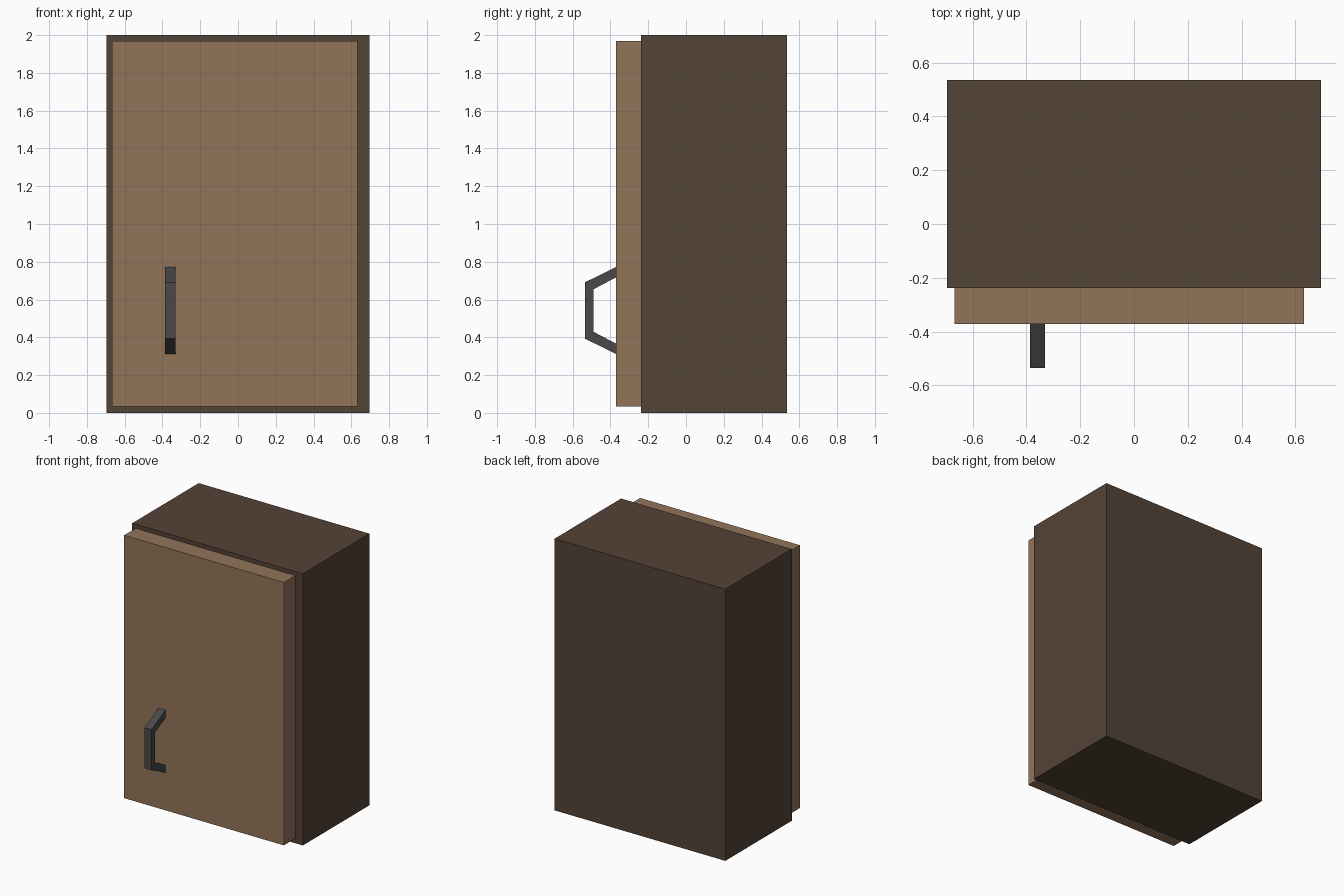
import bpy
import bmesh

if "Cube" in bpy.data.objects:
    bpy.data.objects.remove(bpy.data.objects["Cube"])


def lin(c):
    c /= 255
    return c / 12.92 if c <= 0.04045 else ((c + 0.055) / 1.055) ** 2.4


def material(name, r, g, b):
    m = bpy.data.materials.new(name)
    m.diffuse_color = (lin(r), lin(g), lin(b), 1)
    m.use_nodes = True
    m.node_tree.nodes["Principled BSDF"].inputs["Base Color"].default_value = m.diffuse_color
    return m


def prism(name, profile, x0, x1, mat):
    """Extrude a (y, z) profile along x from x0 to x1."""
    bm = bmesh.new()
    face = bm.faces.new([bm.verts.new((x0, y, z)) for y, z in profile])
    ext = bmesh.ops.extrude_face_region(bm, geom=[face])
    moved = [v for v in ext["geom"] if isinstance(v, bmesh.types.BMVert)]
    bmesh.ops.translate(bm, verts=moved, vec=(x1 - x0, 0, 0))
    bmesh.ops.recalc_face_normals(bm, faces=bm.faces)
    mesh = bpy.data.meshes.new(name)
    bm.to_mesh(mesh)
    bm.free()
    mesh.materials.append(mat)
    obj = bpy.data.objects.new(name, mesh)
    bpy.context.collection.objects.link(obj)
    return obj


def rect(y0, y1, z0, z1):
    return [(y0, z0), (y1, z0), (y1, z1), (y0, z1)]


dark_wood = material("dark wood", 84, 67, 54)
light_wood = material("light wood", 146, 116, 90)
metal = material("dark metal", 75, 73, 73)

# Cabinet body
prism("cabinet_body", rect(-0.238, 0.535, 0, 2), -0.695, 0.695, dark_wood)

# Door, slightly off-centre
prism("door", rect(-0.371, -0.238, 0.035, 1.97), -0.667, 0.633, light_wood)

# Bent bar handle: outer then inner outline, mirrored about its mid height
mid = 0.542
outer = [(-0.371, 0.23), (-0.535, 0.149)]
inner = [(-0.371, 0.175), (-0.491, 0.112)]
profile = [(y, mid + h) for y, h in outer]
profile += [(y, mid - h) for y, h in reversed(outer)]
profile += [(y, mid - h) for y, h in inner]
profile += [(y, mid + h) for y, h in reversed(inner)]
prism("door_handle", profile, -0.387, -0.331, metal)
